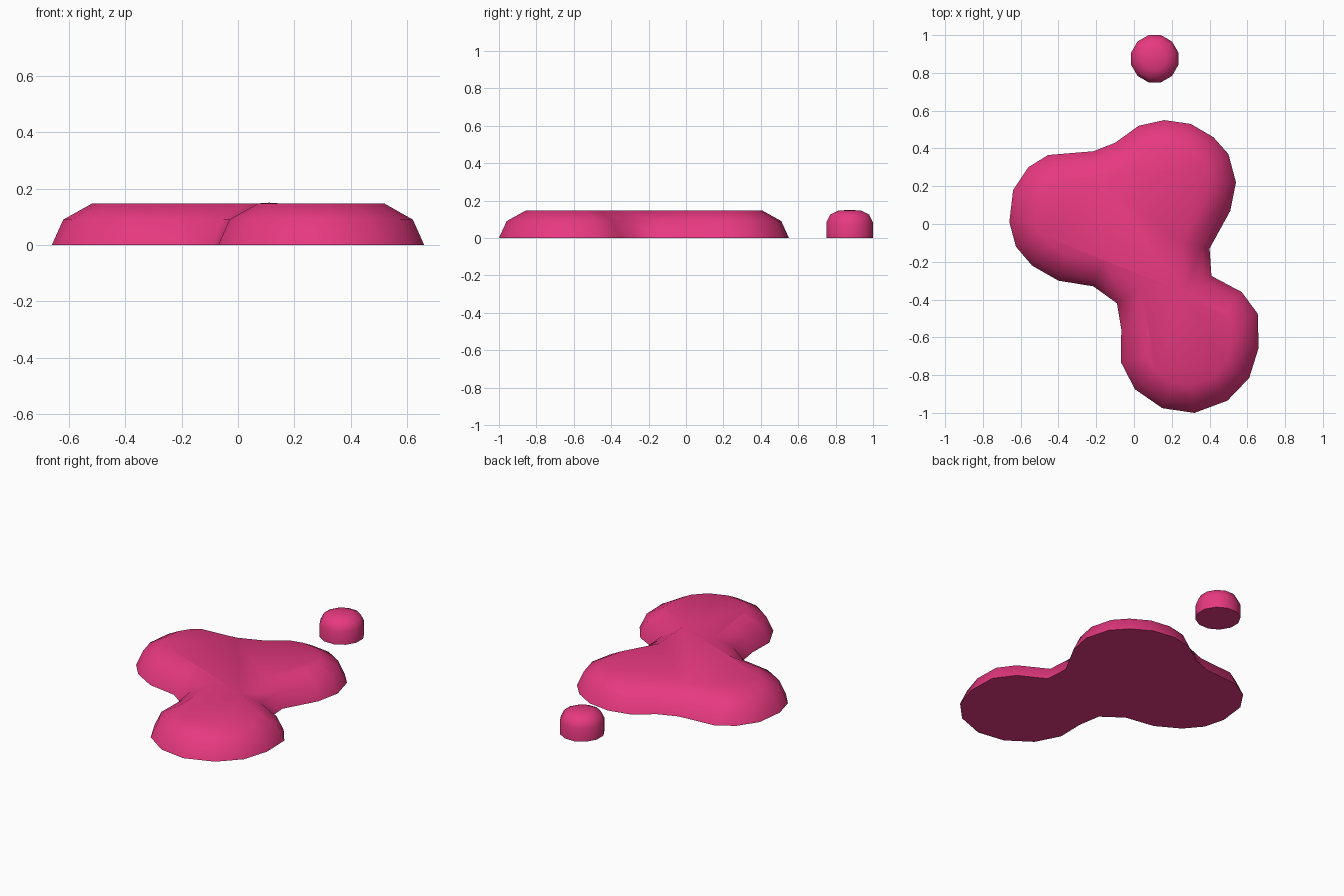
import bpy, bmesh, math
from mathutils import Vector

if "Cube" in bpy.data.objects:
    bpy.data.objects.remove(bpy.data.objects["Cube"])

pink = bpy.data.materials.new("hot pink")
pink.diffuse_color = (0.83, 0.042, 0.223, 1)
pink.use_nodes = True
pink.node_tree.nodes["Principled BSDF"].inputs["Base Color"].default_value = pink.diffuse_color


def stack(name, rings, tip=None):
    """Join equal-length rings of points bottom to top, capped at both ends."""
    bm = bmesh.new()
    loops = [[bm.verts.new(p) for p in ring] for ring in rings]
    n = len(loops[0])
    for a, b in zip(loops, loops[1:]):
        for i in range(n):
            j = (i + 1) % n
            bm.faces.new((a[i], a[j], b[j], b[i]))
    bm.faces.new(loops[0])
    if tip:
        t = bm.verts.new(tip)
        for i in range(n):
            bm.faces.new((loops[-1][i], loops[-1][(i + 1) % n], t))
    else:
        bm.faces.new(loops[-1])
    bmesh.ops.recalc_face_normals(bm, faces=bm.faces)
    me = bpy.data.meshes.new(name)
    bm.to_mesh(me)
    bm.free()
    me.materials.append(pink)
    ob = bpy.data.objects.new(name, me)
    bpy.context.collection.objects.link(ob)
    bpy.ops.object.select_all(action='DESELECT')
    ob.select_set(True)
    bpy.context.view_layer.objects.active = ob
    bpy.ops.object.shade_smooth_by_angle(angle=math.radians(62))


def inset(pts, d):
    """Move a clockwise outline inwards by d along its mitred corners."""
    out = []
    for i, p in enumerate(pts):
        e1 = (p - pts[i - 1]).normalized()
        e2 = (pts[(i + 1) % len(pts)] - p).normalized()
        n1, n2 = Vector((e1.y, -e1.x)), Vector((e2.y, -e2.x))
        m = (n1 + n2).normalized()
        out.append(p + m * d / m.dot(n1))
    return out


# Puddle: clockwise outline with a rounded rim and flat top
outline = [Vector(p) for p in (
    (.16, .55), (.30, .53), (.42, .46), (.50, .37), (.54, .22), (.51, .07),
    (.40, -.13), (.41, -.275), (.57, -.36), (.655, -.475), (.66, -.655),
    (.61, -.815), (.495, -.935), (.32, -1), (.15, -.975), (.005, -.875),
    (-.07, -.73), (-.067, -.56), (-.09, -.42), (-.215, -.33), (-.40, -.30),
    (-.54, -.22), (-.625, -.12), (-.66, .01), (-.64, .18), (-.56, .30),
    (-.455, .365), (-.215, .385), (-.10, .43), (.025, .52))]
stack("puddle", [[(p.x, p.y, z) for p in inset(outline, d)]
                 for d, z in ((0, 0), (.04, .09), (.142, .148))])

# Droplet: twelve-sided domed drop behind the puddle
cx, cy = .11, .875
angles = [math.radians(15 + 30 * i) for i in range(12)]
stack("droplet", [[(cx + r * math.cos(a), cy + r * math.sin(a), z) for a in angles]
                  for r, z in ((.129, 0), (.129, .083), (.108, .125), (.063, .146))],
      tip=(cx, cy, .15))
